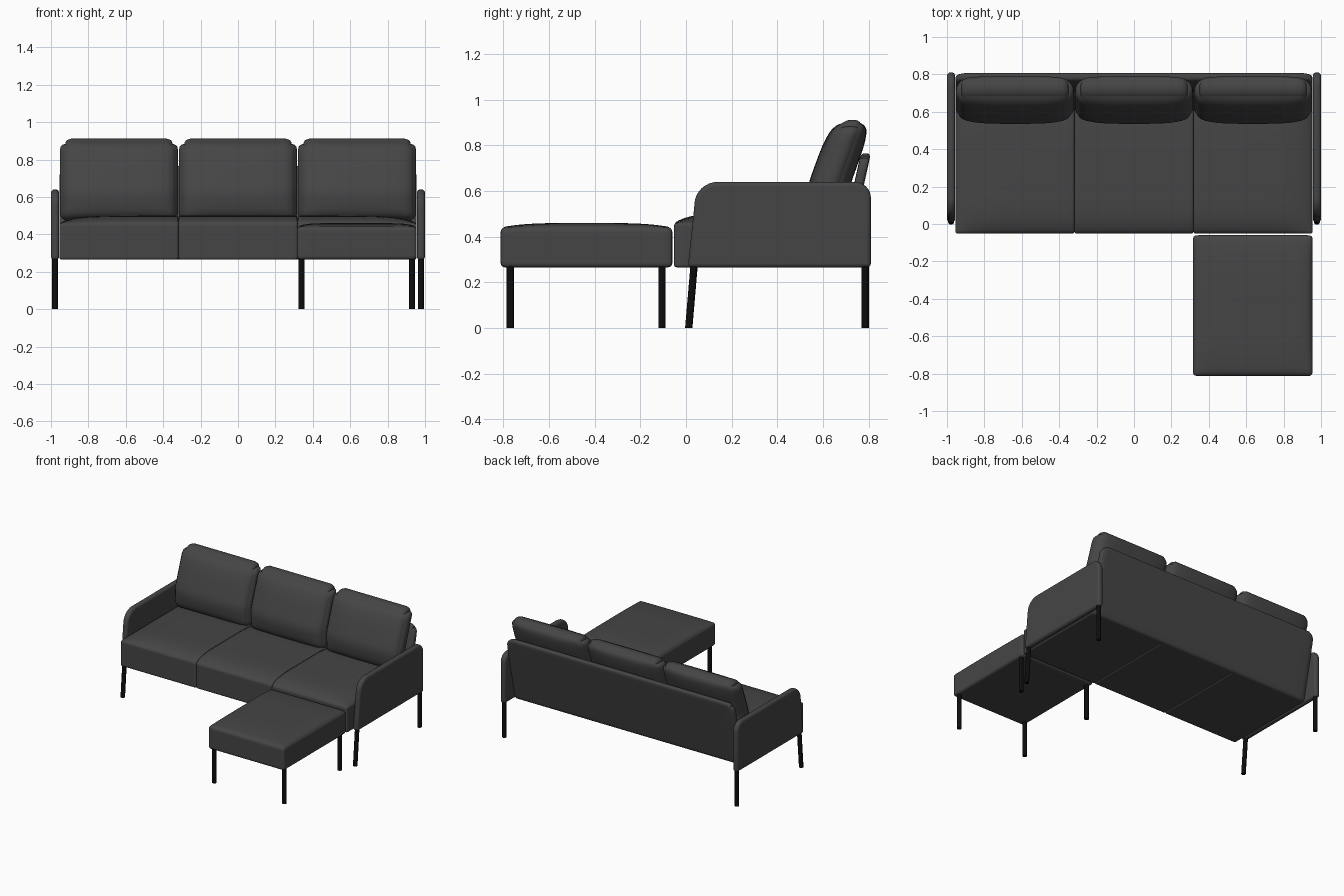
import bpy, bmesh, math
from mathutils import Vector

if "Cube" in bpy.data.objects:
    bpy.data.objects.remove(bpy.data.objects["Cube"])


def material(name, rgb):
    m = bpy.data.materials.new(name)
    m.use_nodes = True
    m.diffuse_color = (*rgb, 1)
    bsdf = m.node_tree.nodes["Principled BSDF"]
    bsdf.inputs["Base Color"].default_value = (*rgb, 1)
    bsdf.inputs["Roughness"].default_value = 0.8
    return m


FABRIC = material("charcoal_fabric", (0.06, 0.06, 0.06))
METAL = material("black_metal", (0.004, 0.004, 0.004))


def finish(name, bm, mat, bevel=0):
    bmesh.ops.recalc_face_normals(bm, faces=bm.faces)
    mesh = bpy.data.meshes.new(name)
    bm.to_mesh(mesh)
    bm.free()
    mesh.materials.append(mat)
    ob = bpy.data.objects.new(name, mesh)
    bpy.context.collection.objects.link(ob)
    if bevel:
        mod = ob.modifiers.new("soft_edges", "BEVEL")
        mod.width = bevel
        mod.segments = 4
        mod.limit_method = "ANGLE"
        mod.angle_limit = math.radians(50)
    bpy.ops.object.select_all(action="DESELECT")
    ob.select_set(True)
    bpy.context.view_layer.objects.active = ob
    bpy.ops.object.shade_smooth_by_angle(angle=math.radians(40))
    return ob


def clamp(v, limit):
    return max(-limit, min(limit, v))


def soft_box(name, lo, hi, radius, shape, corner=0):
    """Rounded block; shape(p, u) reshapes each point p, with u in -1..1."""
    lo, hi = Vector(lo), Vector(hi)
    mid, half = (lo + hi) / 2, (hi - lo) / 2
    bm = bmesh.new()
    bmesh.ops.create_cube(bm, size=2)
    bmesh.ops.subdivide_edges(bm, edges=bm.edges[:], cuts=19, use_grid_fill=True)
    for v in bm.verts:
        # points gather near the edges, where the rounding is
        u = Vector([math.sin(clamp(c, 1) * math.pi / 2) for c in v.co])
        p = Vector([u[i] * half[i] for i in range(3)])
        inner = Vector([clamp(p[i], half[i] - radius) for i in range(3)])
        d = p - inner
        if d.length > 1e-6:
            p = inner + d * (max(abs(c) for c in d) / d.length)
        # larger rounding of the two upper corners
        if corner and p.z > 0:
            cx, cz = clamp(p.x, half.x - corner), clamp(p.z, half.z - corner)
            dx, dz = p.x - cx, p.z - cz
            if abs(dx) > 1e-6 and abs(dz) > 1e-6:
                k = max(abs(dx), abs(dz)) / math.hypot(dx, dz)
                p.x, p.z = cx + dx * k, cz + dz * k
        v.co = shape(p, u) + mid
    return finish(name, bm, FABRIC)


def leg(name, x, y, top_y=None):
    height, radius = 0.28, 0.016
    bm = bmesh.new()
    bmesh.ops.create_cone(bm, cap_ends=True, segments=16, radius1=radius,
                          radius2=radius, depth=height)
    lean = 0 if top_y is None else (top_y - y) / height
    for v in bm.verts:
        v.co.z += height / 2
        v.co += Vector((x, y + lean * v.co.z, 0))
    finish(name, bm, METAL)


def crown(amount, power, span=1, shift=0):
    """Raise the top into a gentle dome across the given share of width."""
    def shape(p, u):
        if u.z > 0:
            ux = min(1, abs((u.x + shift) / span))
            lift = (1 - ux ** (power * 2)) * (1 - abs(u.y) ** power)
            p.z += amount * lift * u.z
        return p
    return shape


def pillow(p, u):
    # puffed front and back, leaning backwards
    p.y += u.y * 0.038 * (1 - u.x ** 4) * (1 - u.z ** 4)
    p.y += 0.36 * max(p.z, -0.06)
    return p


def lean_back(p, u):
    p.y += 0.22 * p.z
    return p


# Seat and back cushions
width = 1.91 / 3
for i, side in enumerate(("right", "middle", "left")):
    x0 = -0.955 + i * width
    x1 = x0 + width
    soft_box(side + "_seat_cushion", (x0, -0.052, 0.265), (x1, 0.69, 0.46),
             0.012, crown(0.04, 6, 3, (i - 1) * 2))
    soft_box(side + "_back_cushion", (x0 + 0.002, 0.595, 0.47),
             (x1 - 0.002, 0.705, 0.912), 0.05, pillow, 0.065)

# Back panel
soft_box("back_panel", (-0.955, 0.711, 0.265), (0.955, 0.755, 0.765),
         0.018, lean_back, 0.06)

# Footstool
soft_box("footstool_cushion", (0.315, -0.812, 0.265), (0.955, -0.06, 0.44),
         0.02, crown(0.02, 4))
for x, side in ((0.34, "right"), (0.93, "left")):
    for y, end in ((-0.77, "front"), (-0.105, "back")):
        leg(f"footstool_{end}_{side}_leg", x, y)

# Arms and sofa legs
profile = [(0.81, 0.265), (0.008, 0.265)]
for cy, cz, ry, rz, start in ((0.14, 0.54, 0.103, 0.1, 180), (0.74, 0.57, 0.07, 0.07, 90)):
    for step in range(9):
        a = math.radians(start - step * 90 / 8)
        profile.append((cy + ry * math.cos(a), cz + rz * math.sin(a)))
for s, side in ((-1, "right"), (1, "left")):
    bm = bmesh.new()
    face = bm.faces.new([bm.verts.new((s * 0.956, y, z)) for y, z in profile])
    moved = bmesh.ops.extrude_face_region(bm, geom=[face])["geom"]
    bmesh.ops.translate(bm, vec=(s * 0.044, 0, 0),
                        verts=[g for g in moved if isinstance(g, bmesh.types.BMVert)])
    finish(side + "_arm", bm, FABRIC, 0.018)
    leg(f"front_{side}_leg", s * 0.978, 0.012, 0.036)
    leg(f"back_{side}_leg", s * 0.978, 0.785)
